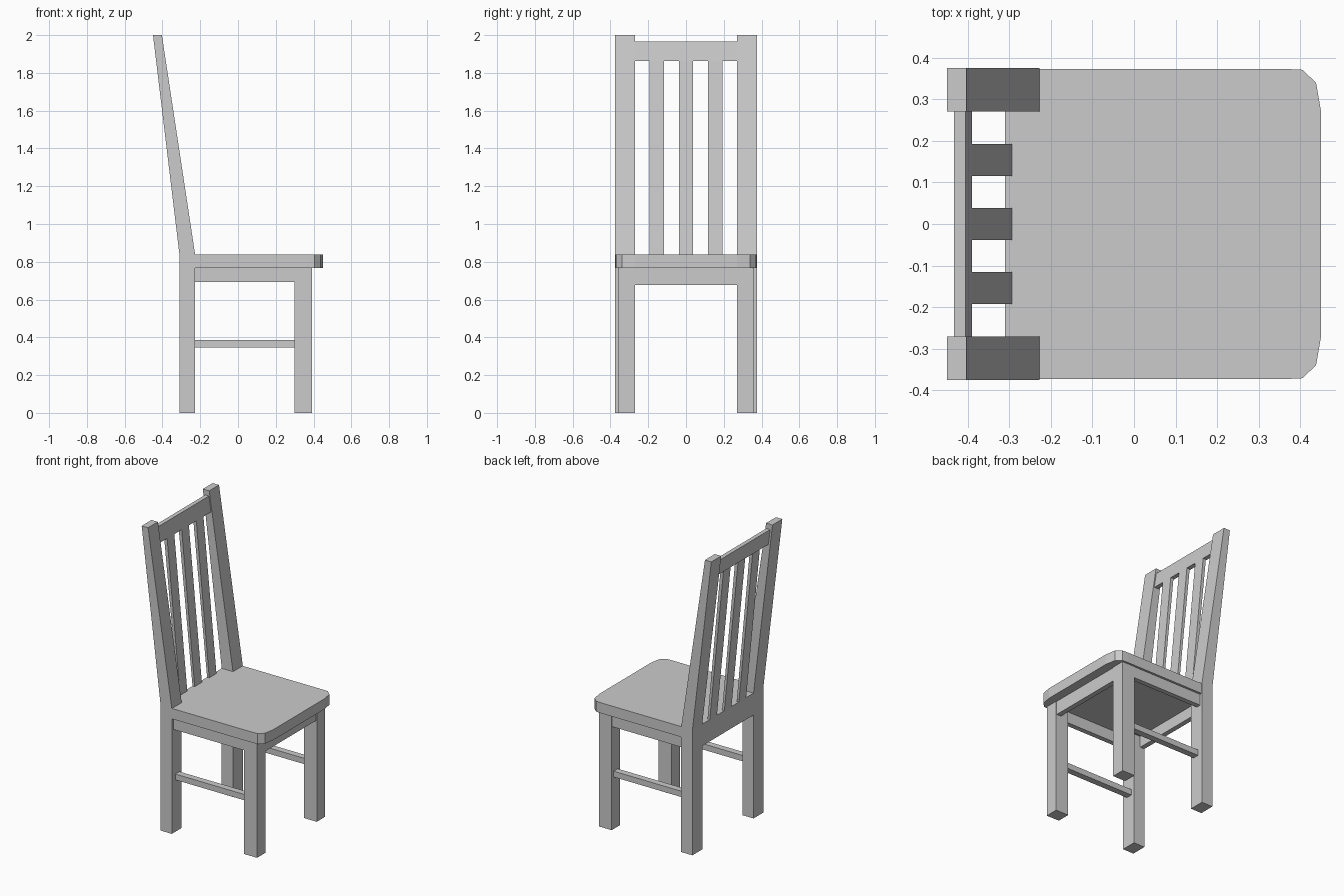
import bpy, bmesh
from mathutils import Vector

if "Cube" in bpy.data.objects:
    bpy.data.objects.remove(bpy.data.objects["Cube"])


def prism(name, pts, lo, hi, axis):
    """Extrude a 2D profile: axis 'y' takes (x, z) points, axis 'z' takes (x, y) points."""
    bm = bmesh.new()
    at = (lambda p: (p[0], lo, p[1])) if axis == 'y' else (lambda p: (p[0], p[1], lo))
    face = bm.faces.new([bm.verts.new(at(p)) for p in pts])
    ext = bmesh.ops.extrude_face_region(bm, geom=[face])
    step = Vector((0, hi - lo, 0)) if axis == 'y' else Vector((0, 0, hi - lo))
    bmesh.ops.translate(bm, vec=step, verts=[v for v in ext['geom'] if isinstance(v, bmesh.types.BMVert)])
    bmesh.ops.recalc_face_normals(bm, faces=bm.faces)
    mesh = bpy.data.meshes.new(name)
    bm.to_mesh(mesh)
    bm.free()
    ob = bpy.data.objects.new(name, mesh)
    bpy.context.collection.objects.link(ob)
    return ob


def box(name, x0, x1, y0, y1, z0, z1):
    return prism(name, [(x0, z0), (x1, z0), (x1, z1), (x0, z1)], y0, y1, 'y')


SEAT_Z, SEAT_TOP = 0.768, 0.838
BACK, POST_FRONT, POST_IN = -0.31, -0.227, 0.271

# Seat: rounded front corners, notched around the back posts
half = [(BACK, POST_IN), (POST_FRONT, POST_IN), (POST_FRONT, 0.373), (0.365, 0.373),
        (0.405, 0.371), (0.438, 0.34), (0.45, 0.271)]
prism("seat", half + [(x, -y) for x, y in reversed(half)], SEAT_Z, SEAT_TOP, 'z')

# Legs, side aprons and side stretchers, mirrored left and right
post = [(BACK, 0), (POST_FRONT, 0), (POST_FRONT, SEAT_TOP), (-0.403, 2), (-0.45, 2), (BACK, SEAT_TOP)]
for s, side in ((-1, "right"), (1, "left")):
    def span(a, b):
        return sorted((s * a, s * b))
    prism(f"back_post_{side}", post, *span(POST_IN, 0.375), 'y')
    box(f"front_leg_{side}", 0.298, 0.393, *span(POST_IN, 0.36), 0, SEAT_Z)
    box(f"side_apron_{side}", POST_FRONT, 0.298, *span(0.325, 0.358), 0.692, SEAT_Z)
    box(f"side_stretcher_{side}", POST_FRONT, 0.298, *span(0.295, 0.338), 0.347, 0.386)

# Front and back aprons
box("front_apron", 0.355, 0.389, -POST_IN, POST_IN, 0.676, SEAT_Z)
box("back_apron", BACK, -0.277, -POST_IN, POST_IN, 0.692, SEAT_Z)

# Leaning top rail between the posts
prism("top_rail", [(-0.42, 1.862), (-0.39, 1.862), (-0.405, 1.965), (-0.433, 1.965)],
      -POST_IN, POST_IN, 'y')

# Three back slats
for i in (-1, 0, 1):
    c = i * 0.154
    prism(f"back_slat_{i + 2}", [(BACK, SEAT_TOP), (-0.294, SEAT_TOP), (-0.39, 1.862), (-0.412, 1.862)],
          c - 0.038, c + 0.038, 'y')
